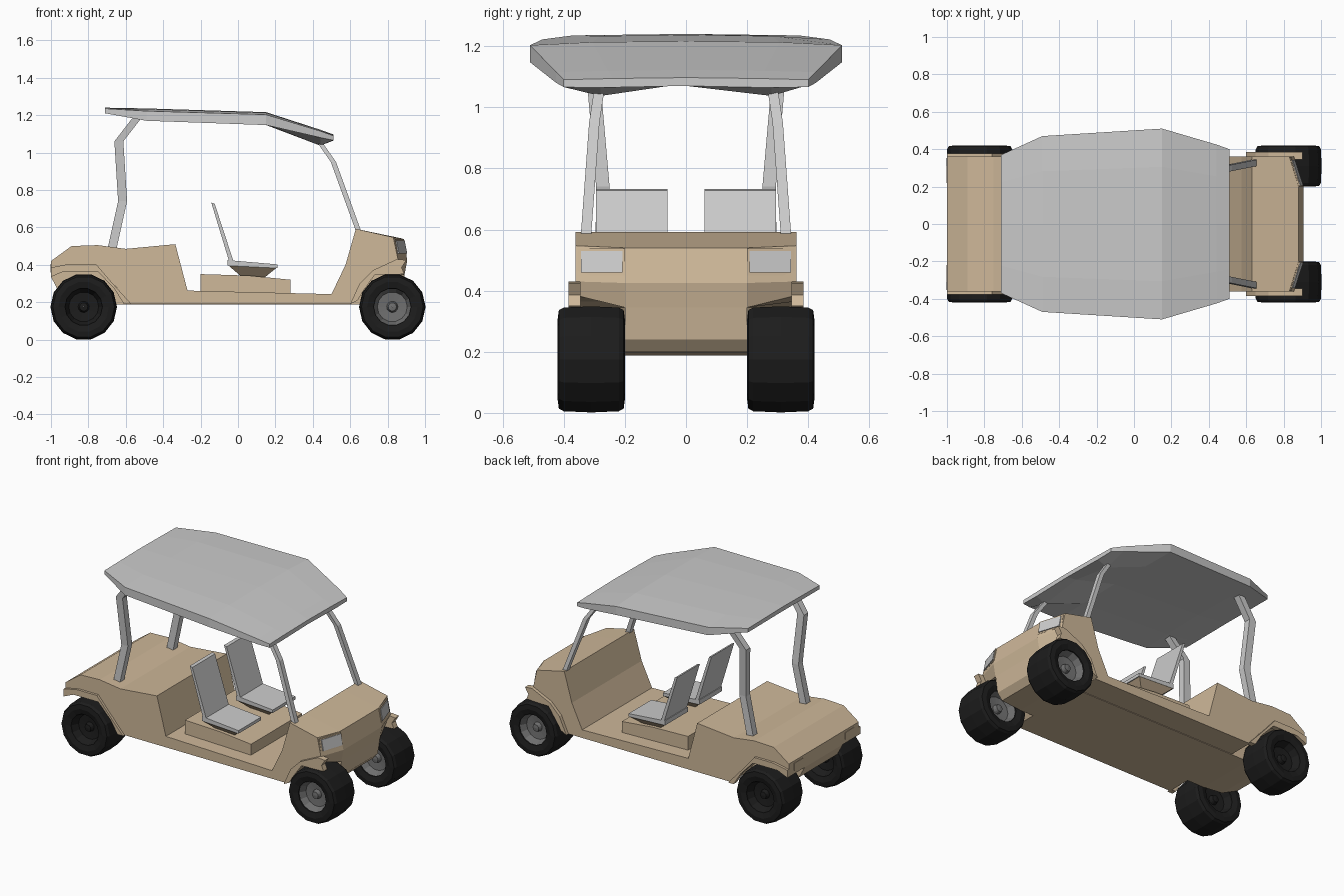
import bpy, bmesh, math

if "Cube" in bpy.data.objects:
    bpy.data.objects.remove(bpy.data.objects["Cube"])


def material(name, rgb):
    m = bpy.data.materials.new(name)
    m.diffuse_color = (*rgb, 1)
    m.use_nodes = True
    m.node_tree.nodes["Principled BSDF"].inputs["Base Color"].default_value = m.diffuse_color
    return m


TAN = material("tan_paint", (0.62, 0.48, 0.32))
BLACK = material("black_rubber", (0.012, 0.012, 0.012))
RIM = material("dark_metal", (0.16, 0.16, 0.16))


def loft(name, rings, mat=None, closed=False):
    """Skin equal-length rings of 3D points; cap the ends unless closed."""
    bm = bmesh.new()
    vs = [[bm.verts.new(p) for p in r] for r in rings]
    n = len(vs[0])
    pairs = list(zip(vs, vs[1:])) + ([(vs[-1], vs[0])] if closed else [])
    for a, b in pairs:
        for i in range(n):
            j = (i + 1) % n
            bm.faces.new((a[i], a[j], b[j], b[i]))
    if not closed:
        bm.faces.new(vs[0])
        bm.faces.new(vs[-1])
    bmesh.ops.remove_doubles(bm, verts=bm.verts, dist=1e-5)
    bmesh.ops.recalc_face_normals(bm, faces=bm.faces)
    me = bpy.data.meshes.new(name)
    bm.to_mesh(me)
    bm.free()
    ob = bpy.data.objects.new(name, me)
    bpy.context.collection.objects.link(ob)
    if mat:
        me.materials.append(mat)
    return ob


def at_y(profile, y):
    return [(x, y, z) for x, z in profile]


def prism(name, profile, y0, y1, mat=None):
    return loft(name, [at_y(profile, y0), at_y(profile, y1)], mat)


def lathe(name, profile, x, y, z, mat, n=14):
    """Spin (offset, radius) points about a y axis."""
    rings = []
    for k in range(n):
        a = 2 * math.pi * (k + 0.5) / n
        rings.append([(x + r * math.sin(a), y + o, z + r * math.cos(a)) for o, r in profile])
    return loft(name, rings, mat, closed=True)


# Body: one side outline, with nose and underside variants
upper = [(-1, .335), (-1, .42), (-.89, .5), (-.75, .505), (-.6, .485), (-.335, .51),
         (-.27, .262), (.5, .243), (.575, .4), (.63, .592)]
nose_out = [(.83, .547), (.855, .43), (.83, .385)]
nose_mid = [(.88, .54), (.905, .425), (.89, .345)]
arches = [(.81, .365), (.72, .345), (.66, .26), (.6, .19),
          (-.58, .19), (-.65, .28), (-.74, .37), (-.92, .37)]
keel = [(.875, .24), (.84, .2), (.7, .187), (.6, .187),
        (-.58, .187), (-.7, .187), (-.84, .2), (-.96, .26)]
outer, inner, core = upper + nose_out + arches, upper + nose_mid + arches, upper + nose_mid + keel
loft("body", [at_y(outer, -.362), at_y(inner, -.2), at_y(core, -.199),
              at_y(core, .199), at_y(inner, .2), at_y(outer, .362)], TAN)

front_lip = [(.6, .19), (.65, .3), (.72, .37), (.85, .43), (.9, .425), (.875, .385),
             (.89, .35), (.73, .345), (.67, .26), (.64, .21)]
rear_lip = [(-1, .335), (-1, .385), (-.9, .405), (-.76, .405), (-.67, .3), (-.57, .19),
            (-.61, .19), (-.66, .27), (-.75, .365), (-.93, .365)]


def lamp_ring(y, x, lo, hi, out):
    return [(x - .03, y, lo), (x + out, y, lo), (x - .014 + out, y, hi), (x - .03, y, hi)]


for s, side in ((1, "left"), (-1, "right")):
    # Wheel arch lips
    prism(side + "_front_fender", front_lip, s * .345, s * .384, TAN)
    prism(side + "_rear_fender", rear_lip, s * .345, s * .378, TAN)

    # Lamps with raised surrounds
    loft(side + "_headlight_surround", [lamp_ring(s * .2, .898, .45, .538, .004),
                                        lamp_ring(s * .355, .848, .45, .538, .004)], TAN)
    loft(side + "_headlight", [lamp_ring(s * .207, .896, .46, .53, .009),
                               lamp_ring(s * .343, .852, .46, .53, .009)])
    prism(side + "_tail_light", [(-1.003, .36), (-1.003, .405), (-.98, .405), (-.98, .36)],
          s * .22, s * .31, TAN)

    # Wheels: tyre, dished rim and hub
    for x, end, rim_mat in ((.825, "front", RIM), (-.825, "rear", BLACK)):
        c = (x, s * .31, .175)
        lathe(f"{side}_{end}_tyre",
              [(-.1, .1), (-.11, .135), (-.106, .165), (-.09, .174), (0, .178),
               (.09, .174), (.106, .165), (.11, .135), (.1, .1), (.04, .095), (-.04, .095)],
              *c, BLACK)
        lathe(f"{side}_{end}_rim",
              [(-.101, .104), (-.05, .08), (-.045, .03), (-.07, .022), (-.073, .001),
               (.073, .001), (.07, .022), (.045, .03), (.05, .08), (.101, .104)],
              *c, rim_mat)

    # Roof posts
    def post(name, path, hx, hy):
        loft(name, [[(x + a * hx, s * y + b * hy, z) for a, b in
                     ((-1, -1), (1, -1), (1, 1), (-1, 1))] for x, y, z in path])

    post(side + "_front_post", [(.648, .328, .57), (.51, .3, .95), (.44, .285, 1.05)], .014, .017)
    post(side + "_rear_post", [(-.677, .275, .47), (-.617, .272, .74),
                               (-.637, .3, 1.06), (-.54, .315, 1.185)], .024, .022)

    # Seat: pedestal, cushion and backrest
    y0, y1 = s * .06, s * .295
    loft(side + "_seat_pedestal",
         [[(.02, s * .12, .335), (.14, s * .12, .33), (.14, s * .235, .33), (.02, s * .235, .335)],
          [(-.05, y0, .395), (.205, y0, .383), (.205, y1, .383), (-.05, y1, .395)]], TAN)
    prism(side + "_seat_cushion", [(-.055, .395), (.21, .382), (.21, .402), (-.055, .425)], y0, y1)
    prism(side + "_seat_back", [(-.045, .41), (-.023, .415), (-.125, .727), (-.143, .733)], y0, y1)

# Seat platform
prism("seat_platform", [(-.2, .25), (-.2, .35), (.06, .342), (.28, .32), (.28, .245)],
      -.265, .265, TAN)

# Roof: stations of x, half width, top centre, top edge, bottom edge, rib, bottom centre
stations = [(-.71, .37, 1.24, 1.235, 1.21, 1.21, 1.212),
            (-.49, .47, 1.236, 1.222, 1.17, 1.18, 1.185),
            (.15, .51, 1.216, 1.203, 1.147, 1.15, 1.155),
            (.44, .425, 1.122, 1.115, 1.08, 1.037, 1.078),
            (.51, .4, 1.097, 1.09, 1.066, 1.064, 1.07)]
rings = []
for x, w, tc, te, be, br, bc in stations:
    rings.append([(x, -w, te), (x, -w * .6, tc - .003), (x, 0, tc), (x, w * .6, tc - .003),
                  (x, w, te), (x, w, be), (x, .28, br), (x, 0, bc), (x, -.28, br), (x, -w, be)])
loft("roof", rings)
